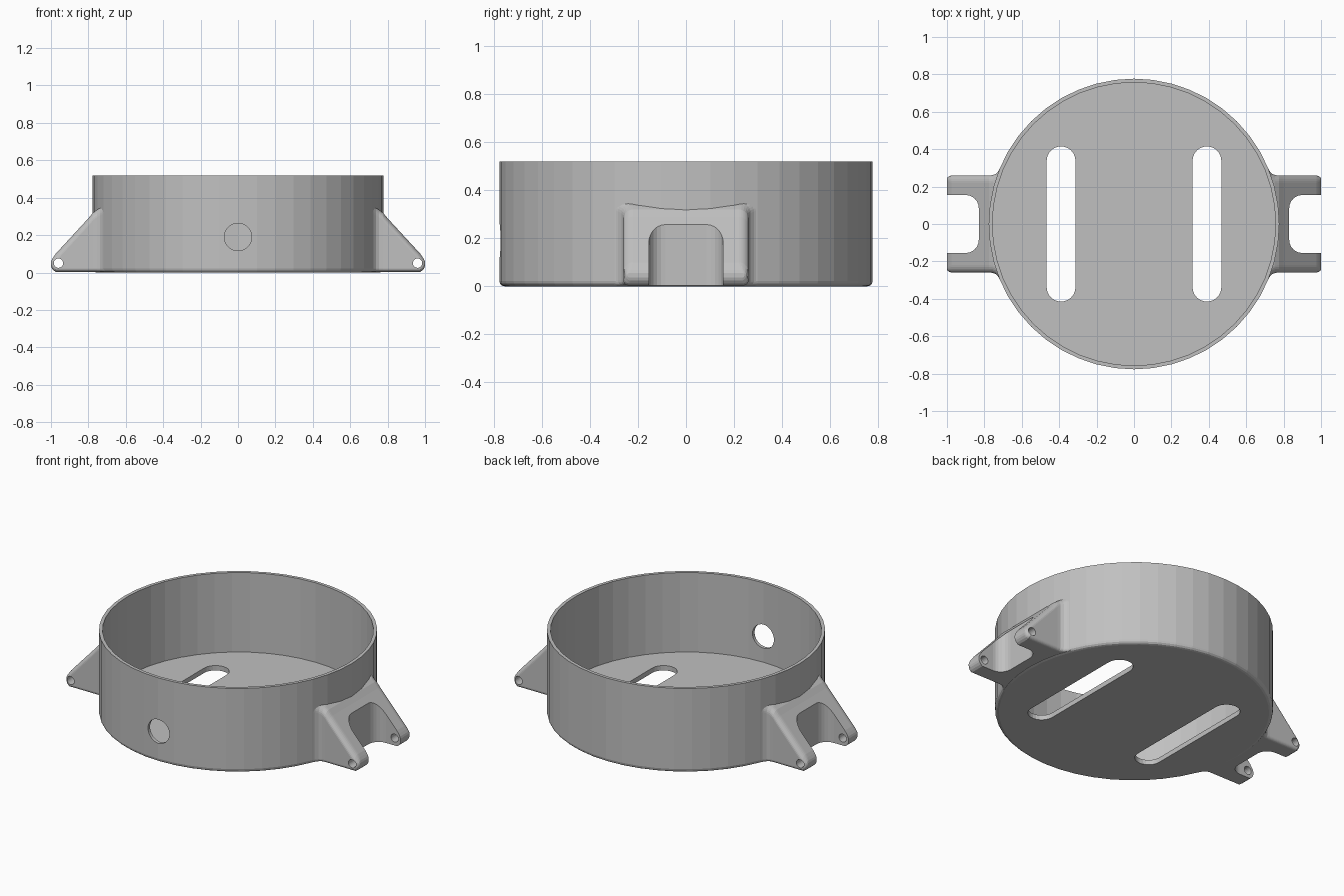
import bpy
import bmesh
from math import pi, cos, sin
from mathutils import Vector

cube = bpy.data.objects.get("Cube")
if cube:
    bpy.data.objects.remove(cube, do_unlink=True)

grey = bpy.data.materials.new("plain_grey")
grey.use_nodes = True
colour = (0.53, 0.53, 0.53, 1)
grey.diffuse_color = colour
grey.node_tree.nodes["Principled BSDF"].inputs["Base Color"].default_value = colour

SIDES = 48
RADIUS, HEIGHT = 0.777, 0.52
INNER, FLOOR = 0.757, 0.03


def loft(name, rings):
    """Skin a list of equal-length point rings and cap both ends."""
    bm = bmesh.new()
    rows = [[bm.verts.new(p) for p in ring] for ring in rings]
    n = len(rows[0])
    for a, b in zip(rows, rows[1:]):
        for i in range(n):
            j = (i + 1) % n
            bm.faces.new((a[i], a[j], b[j], b[i]))
    bm.faces.new(rows[0])
    bm.faces.new(rows[-1])
    bmesh.ops.recalc_face_normals(bm, faces=bm.faces)
    mesh = bpy.data.meshes.new(name)
    bm.to_mesh(mesh)
    bm.free()
    mesh.materials.append(grey)
    obj = bpy.data.objects.new(name, mesh)
    bpy.context.collection.objects.link(obj)
    return obj


def circle(r, z, n=SIDES):
    return [Vector((r * cos(2 * pi * i / n), r * sin(2 * pi * i / n), z)) for i in range(n)]


def rounded_rect(u0, u1, v0, v1, radii, steps=6):
    """Outline in two axes; radii run from the high-u, high-v corner counterclockwise."""
    pts = []
    for k, (u, v, su, sv) in enumerate(((u1, v1, -1, -1), (u0, v1, 1, -1),
                                        (u0, v0, 1, 1), (u1, v0, -1, 1))):
        r = radii[k]
        for s in range(steps + 1):
            a = pi / 2 * (k + s / steps)
            pts.append((u + su * r + r * cos(a), v + sv * r + r * sin(a)))
    return pts


def prism(name, outline, z0, z1):
    return loft(name, [[(x, y, z) for x, y in outline] for z in (z0, z1)])


def along_y(name, x, z, r, y0, y1, n=32):
    return loft(name, [[(x + p.x, y, z + p.y) for p in circle(r, 0, n)] for y in (y0, y1)])


def combine(target, tool, operation):
    mod = target.modifiers.new(operation.lower(), "BOOLEAN")
    mod.operation, mod.solver, mod.object = operation, "EXACT", tool
    bpy.context.view_layer.objects.active = target
    bpy.ops.object.modifier_apply(modifier=mod.name)
    bpy.data.objects.remove(tool, do_unlink=True)


# Round case with a softened bottom edge
case = loft("watch_case", [circle(r, z) for r, z in (
    (0.755, 0), (0.766, 0.003), (0.774, 0.011), (RADIUS, 0.022), (RADIUS, HEIGHT))])

# Lug stations: x, half width, bottom, top
STATIONS = (
    (0.66, 0.31, 0.004, 0.37), (0.712, 0.305, 0.004, 0.36),
    (0.725, 0.283, 0.004, 0.352), (0.738, 0.269, 0.004, 0.345),
    (0.755, 0.261, 0.004, 0.335), (0.775, 0.26, 0.004, 0.32),
    (0.80, 0.26, 0.004, 0.29), (0.975, 0.26, 0.004, 0.10),
    (0.987, 0.256, 0.012, 0.083), (0.996, 0.25, 0.024, 0.068),
    (1.0, 0.243, 0.036, 0.056))

for side in (1, -1):
    rings = []
    for x, w, low, top in STATIONS:
        big = min(0.04, (top - low) * 0.45)
        small = min(0.02, (top - low) * 0.45)
        rings.append([(side * x, y, z) for y, z in
                      rounded_rect(-w, w, low, top, (big, big, small, small))])
    combine(case, loft("lug", rings), "UNION")

# Hollow interior
combine(case, loft("interior", [circle(INNER, FLOOR), circle(INNER, 1)]), "DIFFERENCE")

for side in (1, -1):
    # Strap gap between the lug arms
    gap = rounded_rect(0.83, 1.2, -0.155, 0.155, (0.01, 0.07, 0.07, 0.01))
    combine(case, prism("strap_gap", [(side * x, y) for x, y in gap], -0.1, 0.5), "DIFFERENCE")
    # Pin holes through both arms
    combine(case, along_y("pin_hole", side * 0.96, 0.05, 0.025, -0.5, 0.5, 20), "DIFFERENCE")
    # Long slot in the floor
    x = side * 0.39
    slot = rounded_rect(x - 0.077, x + 0.077, -0.415, 0.415, (0.0769,) * 4)
    combine(case, prism("floor_slot", slot, -0.1, 0.2), "DIFFERENCE")

# Round opening in the front wall
combine(case, along_y("front_opening", 0, 0.19, 0.073, -1, -0.5), "DIFFERENCE")

for poly in case.data.polygons:
    poly.use_smooth = False
    poly.material_index = 0
